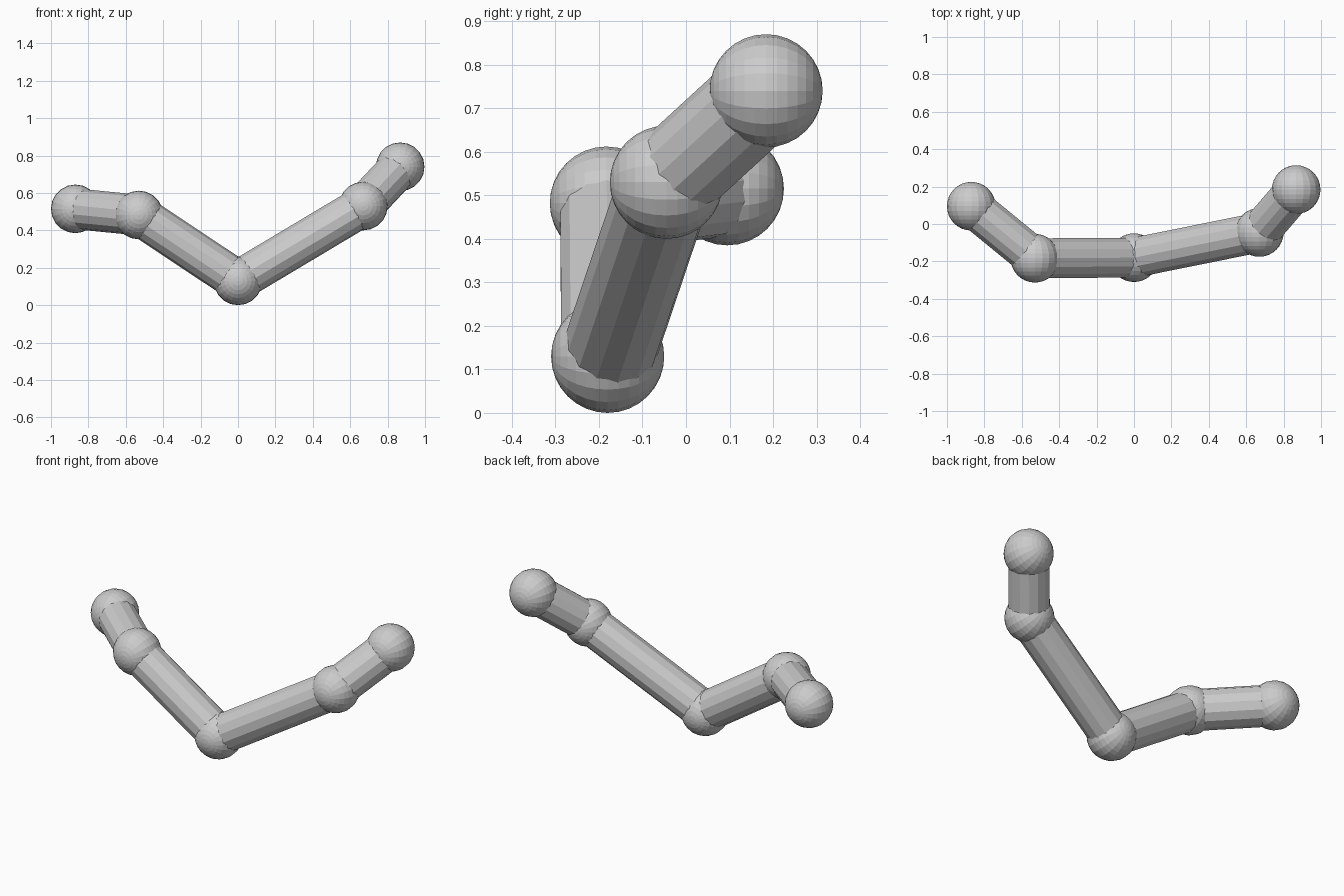
import bpy
from math import pi
from mathutils import Vector

if "Cube" in bpy.data.objects:
    bpy.data.objects.remove(bpy.data.objects["Cube"])

BALL_R = 0.13
TUBE_R = 0.109

# Joint centres along the bent chain, left to right
joints = [Vector(p) for p in (
    (-0.87, 0.095, 0.515),
    (-0.53, -0.183, 0.482),
    (0.0, -0.18, 0.13),
    (0.67, -0.045, 0.53),
    (0.867, 0.184, 0.74),
)]
ball_names = ["left_end_ball", "left_joint_ball", "centre_ball",
              "right_joint_ball", "right_end_ball"]
tube_names = ["left_outer_tube", "left_inner_tube",
              "right_inner_tube", "right_outer_tube"]


def ball(name, centre):
    # Poles point front to back
    bpy.ops.mesh.primitive_uv_sphere_add(segments=20, ring_count=16, radius=BALL_R,
                                         location=centre, rotation=(pi / 2, 0, 0))
    bpy.context.object.name = name


def tube(name, a, b):
    axis = b - a
    bpy.ops.mesh.primitive_cylinder_add(vertices=14, radius=TUBE_R, depth=axis.length,
                                        location=(a + b) / 2)
    ob = bpy.context.object
    ob.name = name
    ob.rotation_euler = axis.to_track_quat('Z', 'Y').to_euler()


# Balls at every joint
for name, centre in zip(ball_names, joints):
    ball(name, centre)

# Tubes linking neighbouring joints
for name, a, b in zip(tube_names, joints, joints[1:]):
    tube(name, a, b)
